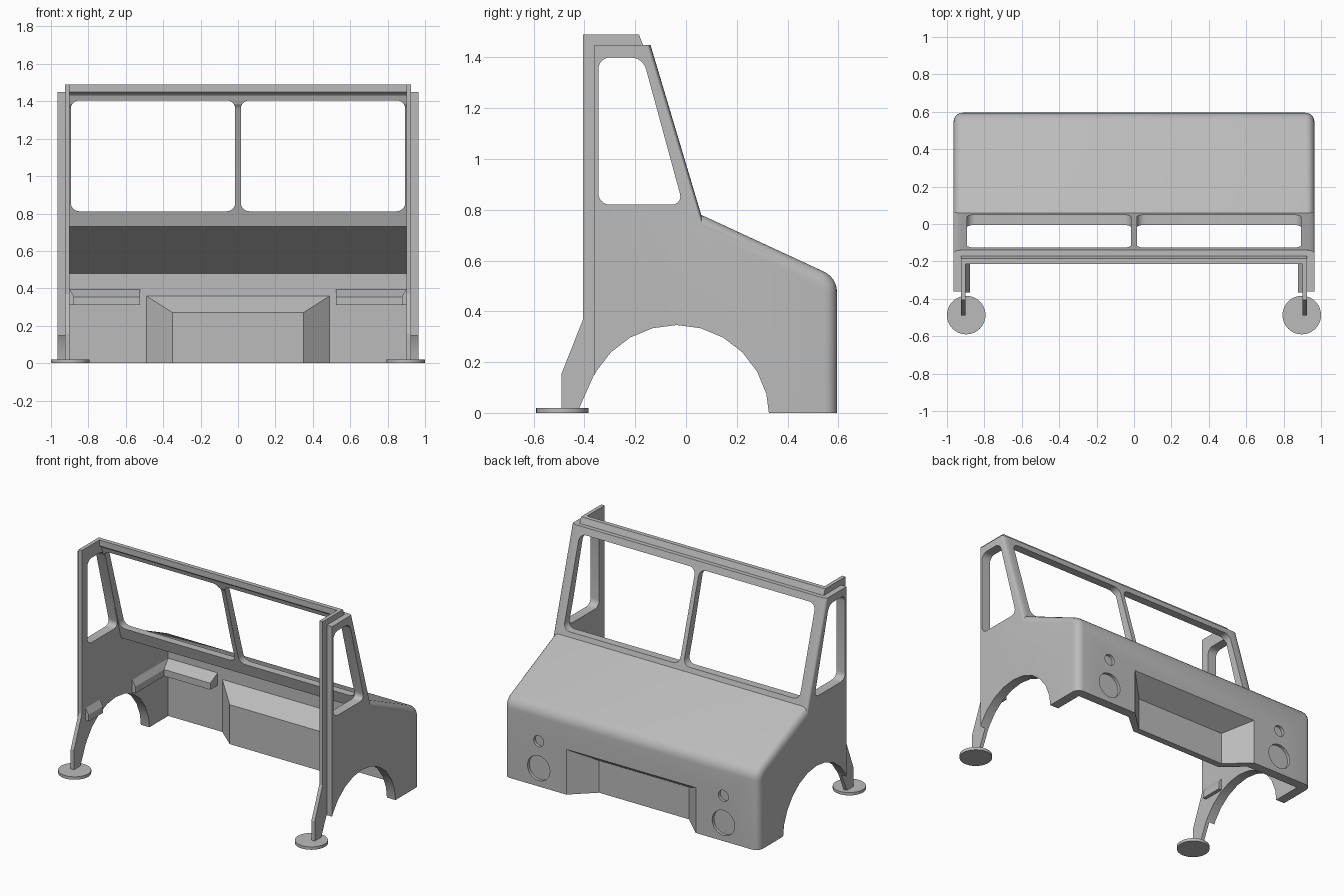
import bpy, bmesh, math
from mathutils import Vector

if "Cube" in bpy.data.objects:
    bpy.data.objects.remove(bpy.data.objects["Cube"])

grey = bpy.data.materials.new("light_grey")
grey.use_nodes = True
COLOR = (0.5, 0.5, 0.5, 1)
grey.diffuse_color = COLOR
grey.node_tree.nodes["Principled BSDF"].inputs["Base Color"].default_value = COLOR


def finish(name, bm):
    bmesh.ops.recalc_face_normals(bm, faces=bm.faces)
    mesh = bpy.data.meshes.new(name)
    bm.to_mesh(mesh)
    bm.free()
    mesh.materials.append(grey)
    ob = bpy.data.objects.new(name, mesh)
    bpy.context.collection.objects.link(ob)
    return ob


def prism(name, profile, lo, hi, axis="x", corner=0):
    """Extrude a profile: (y, z) along x, (x, z) along y, or (x, y) along z."""
    place = {"x": lambda a, b, t: (t, a, b),
             "y": lambda a, b, t: (a, t, b),
             "z": lambda a, b, t: (a, b, t)}[axis]
    bm = bmesh.new()
    ends = [[bm.verts.new(place(a, b, t)) for a, b in profile] for t in (lo, hi)]
    bm.faces.new(ends[0])
    bm.faces.new(ends[1])
    n = len(profile)
    for i in range(n):
        j = (i + 1) % n
        bm.faces.new((ends[0][i], ends[0][j], ends[1][j], ends[1][i]))
    if corner:
        long_edges = [bm.edges.get((u, v)) for u, v in zip(*ends)]
        bmesh.ops.bevel(bm, geom=long_edges, offset=corner, segments=5,
                        profile=0.5, affect="EDGES")
    return finish(name, bm)


def hull(name, points):
    bm = bmesh.new()
    for p in points:
        bm.verts.new(p)
    bmesh.ops.convex_hull(bm, input=bm.verts)
    bmesh.ops.dissolve_limit(bm, angle_limit=0.01, verts=bm.verts, edges=bm.edges)
    return finish(name, bm)


def wedge(name, wide, narrow, bottom):
    """Tapered box between two (y, half width, top) sections."""
    return hull(name, [(s * w, y, z) for y, w, top in (wide, narrow)
                       for s in (-1, 1) for z in (bottom, top)])


def circle(a, b, r, n):
    return [(a + r * math.cos(math.tau * i / n), b + r * math.sin(math.tau * i / n))
            for i in range(n)]


def activate(ob):
    bpy.ops.object.select_all(action="DESELECT")
    ob.select_set(True)
    bpy.context.view_layer.objects.active = ob


def boolean(target, tool, operation="DIFFERENCE"):
    mod = target.modifiers.new("cut", "BOOLEAN")
    mod.operation, mod.solver, mod.object = operation, "EXACT", tool
    activate(target)
    bpy.ops.object.modifier_apply(modifier=mod.name)
    bpy.data.objects.remove(tool)


def smooth(ob, degrees=32):
    activate(ob)
    bpy.ops.object.shade_smooth_by_angle(angle=math.radians(degrees))


# Cab shell: outer solid with rounded nose
nose = [(0.505 + 0.09 * math.sin(a), 0.475 + 0.09 * math.cos(a))
        for a in (math.radians(26 + 64 * i / 6) for i in range(7))]
outer = [(-0.36, 0), (-0.36, 1.45), (-0.14, 1.45), (0.06, 0.78)] + nose + [(0.595, 0)]
cab = prism("cab_shell", outer, -0.965, 0.965)

# Soft edges: narrow on the windscreen pillars, wide around the bonnet and nose
mesh = cab.data
weights = mesh.attributes.new("bevel_weight_edge", "FLOAT", "EDGE")
for e in mesh.edges:
    p, q = (mesh.vertices[v].co for v in e.vertices)
    if abs(p.x - q.x) < 0.01 and min(p.y, q.y) > -0.2 and max(p.z, q.z) > 0.1:
        weights.data[e.index].value = 0.3 if min(p.y, q.y) < 0 else 1
bev = cab.modifiers.new("soft", "BEVEL")
bev.limit_method, bev.width, bev.segments = "WEIGHT", 0.05, 5
activate(cab)
bpy.ops.object.modifier_apply(modifier=bev.name)

# Hollow inside
cavity = [(-0.7, -0.1), (-0.7, 1.6), (-0.215, 1.6), (-0.215, 1.45), (-0.19, 1.43),
          (0.02, 0.73), (0.53, 0.48), (0.53, -0.1)]
boolean(cab, prism("cavity", cavity, -0.9, 0.9))

# Centre housing and the grille recess inside it
boolean(cab, wedge("housing", (0.56, 0.525, 0.382), (0.41, 0.35, 0.27), 0), "UNION")
boolean(cab, wedge("recess", (0.65, 0.55, 0.345), (0.455, 0.34, 0.22), -0.1))

# Wheel arches and side windows
boolean(cab, prism("arch", circle(-0.037, -0.02, 0.366, 24), -1.2, 1.2))
side_window = [(-0.345, 0.82), (-0.012, 0.82), (-0.17, 1.4), (-0.345, 1.4)]
boolean(cab, prism("side_window", side_window, -1.2, 1.2, corner=0.045))

# Windscreen panes and lamp recesses
for s in (-1, 1):
    pane = [(s * 0.015, 0.812), (s * 0.894, 0.812), (s * 0.894, 1.405), (s * 0.015, 1.405)]
    boolean(cab, prism("pane", pane, -0.4, 0.3, "y", 0.045))
    for z, r in ((0.125, 0.085), (0.31, 0.038)):
        boolean(cab, prism("lamp", circle(s * 0.7, z, r, 32), 0.575, 0.7, "y"))
smooth(cab)

# Top rail above the windscreen
prism("top_rail", [(-0.215, 1.45), (-0.215, 1.49), (-0.185, 1.49), (-0.17, 1.45)], -0.9, 0.9)

post = [(-0.405, 1.49), (-0.185, 1.49), (-0.17, 1.45), (-0.36, 1.45), (-0.36, 0.155),
        (-0.42, 0.02), (-0.49, 0.02), (-0.49, 0.155), (-0.405, 0.37)]
ledge = [(0.54, 0.31), (0.45, 0.31), (0.45, 0.355), (0.53, 0.395), (0.54, 0.395)]
side_ledge = [(0.91, 0.31), (0.876, 0.31), (0.876, 0.355), (0.9, 0.395), (0.91, 0.395)]
for s, side in ((-1, "right"), (1, "left")):
    # Rear post with kicked-out leg, standing on a round foot
    prism(side + "_post_and_leg", post, s * 0.9, s * 0.925)
    smooth(prism(side + "_foot", circle(s * 0.897, -0.487, 0.103, 40), 0, 0.02, "z"))
    # Ledges along the front wall and the side wall
    prism(side + "_front_ledge", ledge, s * 0.525, s * 0.905)
    mirrored = [(s * x, z) for x, z in side_ledge]
    prism(side + "_side_ledge", mirrored, 0.14, 0.535, "y")
    prism(side + "_rear_ledge", mirrored, -0.365, -0.21, "y")
